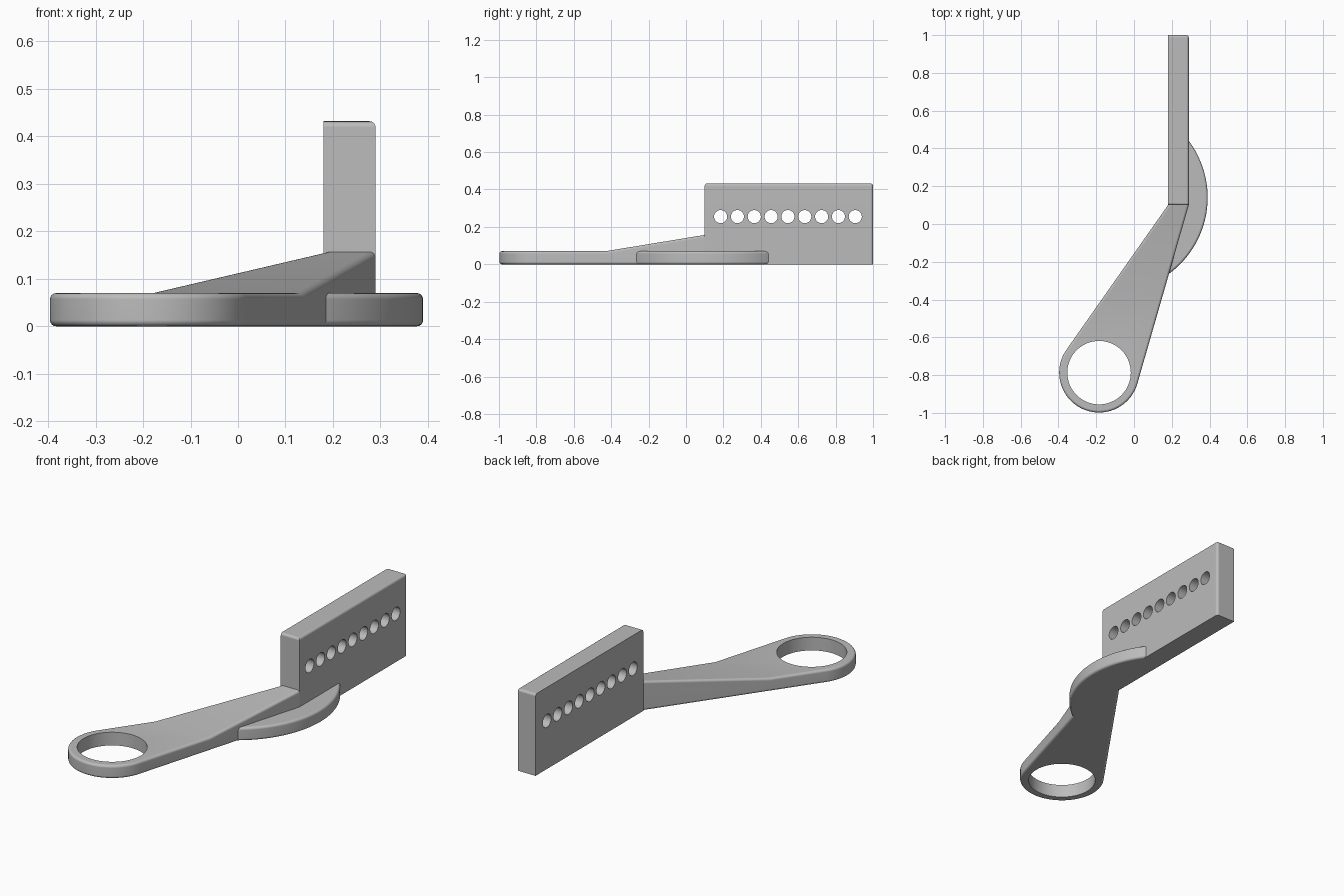
import bpy, bmesh
from math import radians, cos, sin, atan2, acos, hypot
from mathutils import Matrix

cube = bpy.data.objects.get("Cube")
if cube:
    bpy.data.objects.remove(cube, do_unlink=True)

grey = bpy.data.materials.new("plain grey")
grey.use_nodes = True
tone = (0.5, 0.5, 0.5, 1)
grey.diffuse_color = tone
grey.node_tree.nodes["Principled BSDF"].inputs["Base Color"].default_value = tone

BASE = 0.07                      # thickness of the flat parts
RAMP_Y, JOINT_Y = -0.43, 0.1     # start and end of the rising ramp
X0, X1 = 0.18, 0.29              # sides of the upright plate


def arc(cx, cy, r, a0, a1, n):
    return [(cx + r * cos(a0 + (a1 - a0) * i / n),
             cy + r * sin(a0 + (a1 - a0) * i / n)) for i in range(n + 1)]


def prism(outline, height):
    bm = bmesh.new()
    face = bm.faces.new([bm.verts.new((x, y, 0)) for x, y in outline])
    top = bmesh.ops.extrude_face_region(bm, geom=[face])["geom"]
    for v in top:
        if isinstance(v, bmesh.types.BMVert):
            v.co.z = height
    bmesh.ops.recalc_face_normals(bm, faces=bm.faces)
    return bm


def round_edges(bm, rule, width):
    edges = [e for e in bm.edges if rule(e)]
    bmesh.ops.bevel(bm, geom=edges, offset=width, segments=4, profile=0.5,
                    affect='EDGES', clamp_overlap=True)


def make(name, bm):
    mesh = bpy.data.meshes.new(name)
    bm.to_mesh(mesh)
    bm.free()
    mesh.materials.append(grey)
    ob = bpy.data.objects.new(name, mesh)
    bpy.context.collection.objects.link(ob)
    return ob


def select(ob):
    bpy.ops.object.select_all(action='DESELECT')
    ob.select_set(True)
    bpy.context.view_layer.objects.active = ob


def cut(ob, cutter_bm):
    cutter = make("cutter", cutter_bm)
    cutter.hide_render = True
    mod = ob.modifiers.new("holes", 'BOOLEAN')
    mod.operation, mod.solver, mod.object = 'DIFFERENCE', 'EXACT', cutter
    select(ob)
    bpy.ops.object.modifier_apply(modifier=mod.name)
    bpy.data.objects.remove(cutter, do_unlink=True)


def finish(ob):
    select(ob)
    bpy.ops.object.shade_smooth_by_angle(angle=radians(32))
    ob.modifiers.new("even shading", 'WEIGHTED_NORMAL').keep_sharp = True


def is_rim(e):
    # edges running around the top or bottom of an outline
    a, b = (v.co for v in e.verts)
    return (a.xy - b.xy).length > 1e-5 and len({round(f.normal.z) for f in e.link_faces}) > 1


# Arm: ring end with two tangents running to the upright plate
cx, cy, r = -0.185, -0.787, 0.211


def tangent(px, side):
    dx, dy = px - cx, JOINT_Y - cy
    return atan2(dy, dx) + side * acos(r / hypot(dx, dy))


a_left, a_right = tangent(X0, 1), tangent(X1, -1)
outline = arc(cx, cy, r, a_left, a_right + radians(360), 56)
arm_bm = prism(outline + [(X1, JOINT_Y), (X0, JOINT_Y)], BASE)
bmesh.ops.bisect_plane(arm_bm, geom=arm_bm.verts[:] + arm_bm.edges[:] + arm_bm.faces[:],
                       plane_co=(0, RAMP_Y, 0), plane_no=(0, 1, 0))
for v in arm_bm.verts:
    if v.co.z > 0.01 and v.co.y > RAMP_Y:
        v.co.z += 0.087 * (v.co.y - RAMP_Y) / (JOINT_Y - RAMP_Y)
arm_bm.normal_update()
round_edges(arm_bm, lambda e: is_rim(e) and min(v.co.y for v in e.verts) < JOINT_Y - 0.01, 0.013)
arm = make("arm_with_ring", arm_bm)
ring_hole = bmesh.new()
bmesh.ops.create_cone(ring_hole, cap_ends=True, segments=64, radius1=0.168, radius2=0.168,
                      depth=1, matrix=Matrix.Translation((cx, cy, 0)))
cut(arm, ring_hole)
finish(arm)

# Upright plate with a row of holes
HEIGHT = 0.432
plate_bm = prism([(X0, JOINT_Y), (X1, JOINT_Y), (X1, 1), (X0, 1)], HEIGHT)


def plate_edge(e):
    m = (e.verts[0].co + e.verts[1].co) / 2
    outer, top, back = m.x > X1 - 0.001, m.z > HEIGHT - 0.001, m.y > 0.999
    front = m.y < JOINT_Y + 0.001
    return (outer and (top or back)) or (top and (front or back))


round_edges(plate_bm, plate_edge, 0.013)
plate = make("upright_plate", plate_bm)
holes = bmesh.new()
for i in range(9):
    place = Matrix.Translation((0.235, 0.185 + 0.09 * i, 0.255))
    bmesh.ops.create_cone(holes, cap_ends=True, segments=32, radius1=0.035, radius2=0.035,
                          depth=0.3, matrix=place @ Matrix.Rotation(radians(90), 4, 'Y'))
cut(plate, holes)
finish(plate)

# Curved side flange, its inner edge buried in the arm and plate
flange_bm = prism(arc(-0.11, 0.14, 0.5, radians(-56), radians(42), 40) + [(0.21, 0.12)], BASE)
round_edges(flange_bm, lambda e: is_rim(e) and all(
    hypot(v.co.x + 0.11, v.co.y - 0.14) > 0.49 for v in e.verts), 0.013)
finish(make("side_flange", flange_bm))
